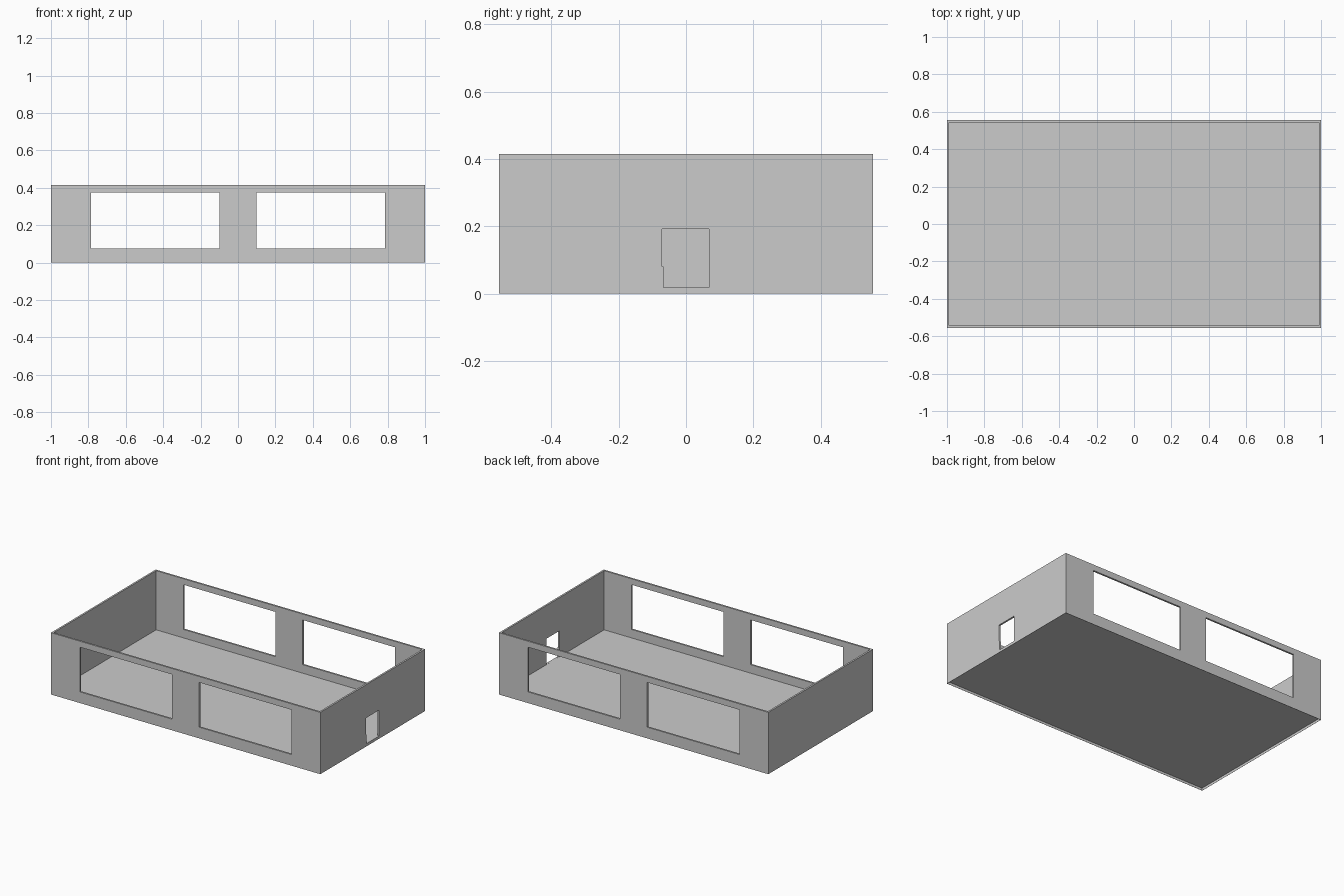
import bpy, bmesh

if "Cube" in bpy.data.objects:
    bpy.data.objects.remove(bpy.data.objects["Cube"])

HX, HY, H = 1.0, 0.555, 0.415   # half length, half width, height
WALL, FLOOR = 0.017, 0.018      # wall thickness, floor level


def make_object(name, bm):
    bmesh.ops.recalc_face_normals(bm, faces=bm.faces)
    mesh = bpy.data.meshes.new(name)
    bm.to_mesh(mesh)
    bm.free()
    obj = bpy.data.objects.new(name, mesh)
    bpy.context.collection.objects.link(obj)
    return obj


def box(bm, x0, x1, y0, y1, z0, z1):
    verts = bmesh.ops.create_cube(bm, size=1)["verts"]
    for v in verts:
        v.co.x = x1 if v.co.x > 0 else x0
        v.co.y = y1 if v.co.y > 0 else y0
        v.co.z = z1 if v.co.z > 0 else z0


def hollow(bm, direction, rim, level):
    """Inset the top or bottom face, then sink it to a level."""
    bm.normal_update()
    face = next(f for f in bm.faces if f.normal.z * direction > 0.9)
    bmesh.ops.inset_individual(bm, faces=[face], thickness=rim)
    bmesh.ops.inset_individual(bm, faces=[face], thickness=0)
    for v in face.verts:
        v.co.z = level


# Room shell: open top, thin floor raised above a fine bottom skirt
bm = bmesh.new()
box(bm, -HX, HX, -HY, HY, 0, H)
hollow(bm, 1, WALL, FLOOR)
hollow(bm, -1, 0.001, FLOOR - 0.001)
shell = make_object("room_shell", bm)

# Two window pairs cut straight through the front and back walls
bm = bmesh.new()
for x0, x1 in ((-0.785, -0.10), (0.10, 0.785)):
    box(bm, x0, x1, -0.7, 0.7, 0.075, 0.375)
windows = make_object("window_cutter", bm)

# Doorway in the right wall, with its small step on one jamb
bm = bmesh.new()
profile = [(-0.067, 0.0185), (0.069, 0.0185), (0.069, 0.192),
           (-0.071, 0.192), (-0.071, 0.08), (-0.067, 0.08)]
face = bm.faces.new([bm.verts.new((0.9, y, z)) for y, z in profile])
ext = bmesh.ops.extrude_face_region(bm, geom=[face], use_keep_orig=True)
for v in ext["geom"]:
    if isinstance(v, bmesh.types.BMVert):
        v.co.x = 1.1
door = make_object("door_cutter", bm)

# Cut the openings
for cutter in (windows, door):
    cutter.hide_render = True
    mod = shell.modifiers.new(cutter.name, 'BOOLEAN')
    mod.operation = 'DIFFERENCE'
    mod.solver = 'EXACT'
    mod.object = cutter
bpy.context.view_layer.objects.active = shell
for mod in list(shell.modifiers):
    bpy.ops.object.modifier_apply(modifier=mod.name)
for cutter in (windows, door):
    bpy.data.objects.remove(cutter)
